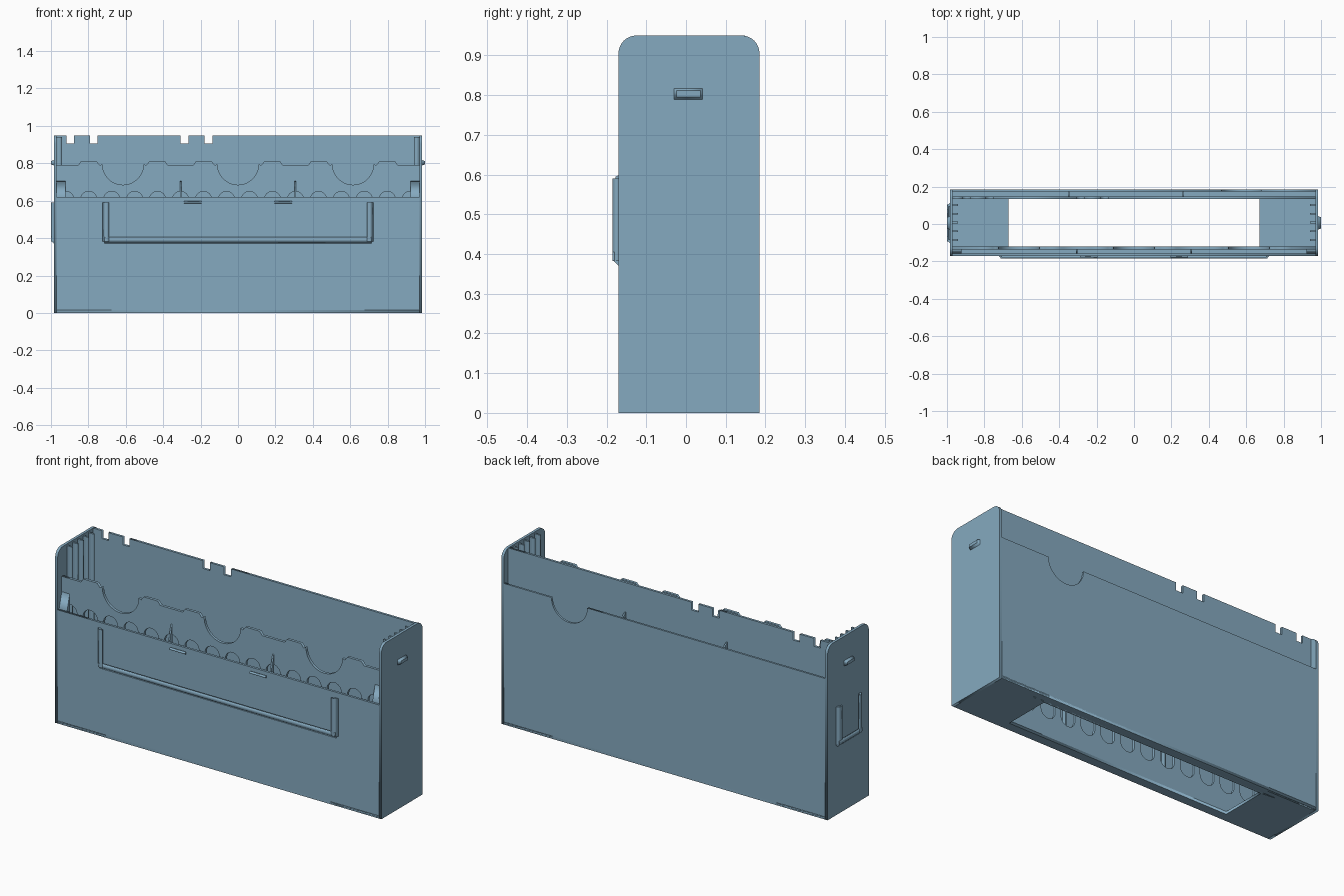
import bpy, bmesh, math
from mathutils import Vector

if "Cube" in bpy.data.objects:
    bpy.data.objects.remove(bpy.data.objects["Cube"])

blue = bpy.data.materials.new("dusty_blue")
blue.diffuse_color = (0.235, 0.40, 0.525, 1)
blue.use_nodes = True
blue.node_tree.nodes["Principled BSDF"].inputs["Base Color"].default_value = blue.diffuse_color

# (u, v, w) -> world; w is the extrusion direction
AXES = {
    'x': lambda u, v, w: Vector((w, u, v)),
    'y': lambda u, v, w: Vector((u, w, v)),
    'z': lambda u, v, w: Vector((u, v, w)),
}


def plate(name, axis, a, b, outline, holes=()):
    """Extrude a 2D outline (with optional holes) from a to b along an axis."""
    cu = bpy.data.curves.new(name, 'CURVE')
    cu.dimensions = '2D'
    cu.fill_mode = 'BOTH'
    cu.extrude = (b - a) / 2
    for loop in [outline, *holes]:
        sp = cu.splines.new('POLY')
        sp.points.add(len(loop) - 1)
        for p, (u, v) in zip(sp.points, loop):
            p.co = (u, v, 0, 1)
        sp.use_cyclic_u = True
    tmp = bpy.data.objects.new(name + "_tmp", cu)
    bpy.context.collection.objects.link(tmp)
    dg = bpy.context.evaluated_depsgraph_get()
    me = bpy.data.meshes.new_from_object(tmp.evaluated_get(dg))
    bpy.data.objects.remove(tmp)
    bpy.data.curves.remove(cu)
    for v in me.vertices:
        v.co = AXES[axis](v.co.x, v.co.y, v.co.z + (a + b) / 2)
    bm = bmesh.new()
    bm.from_mesh(me)
    bmesh.ops.remove_doubles(bm, verts=bm.verts, dist=1e-5)
    bmesh.ops.recalc_face_normals(bm, faces=bm.faces)
    bm.to_mesh(me)
    bm.free()
    me.name = name
    me.materials.clear()
    me.materials.append(blue)
    ob = bpy.data.objects.new(name, me)
    bpy.context.collection.objects.link(ob)
    return ob


def rect(u0, u1, v0, v1):
    return [(u0, v0), (u1, v0), (u1, v1), (u0, v1)]


def arc(cu, cv, r, a0, a1, n=16):
    return [(cu + r * math.cos(math.radians(a0 + (a1 - a0) * i / n)),
             cv + r * math.sin(math.radians(a0 + (a1 - a0) * i / n))) for i in range(n + 1)]


W, F, B = 0.985, -0.17, 0.185      # half width, front face, back face
IN = 0.97                          # inner face of the end walls

# Floor with its long opening
plate("floor", 'z', 0, 0.015, rect(-IN, IN, F, B), [rect(-0.67, 0.67, -0.12, 0.135)])

# End walls with rounded top corners, and their inner guide ribs
r = 0.045
end = [(F, 0), (B, 0)] + arc(B - r, 0.95 - r, r, 0, 90, 8) + arc(F + r, 0.95 - r, r, 90, 180, 8)
for s, side in ((-1, "left"), (1, "right")):
    plate(side + "_end_wall", 'x', *sorted((s * IN, s * W)), end)
    for i in range(5):
        y = -0.085 + i * 0.0465
        x0, x1 = sorted((s * 0.94, s * IN))
        plate(f"{side}_guide_rib_{i + 1}", 'z', 0.015, 0.94, rect(x0, x1, y - 0.005, y + 0.005))

# Outer front wall
plate("front_wall", 'y', F, -0.157, rect(-IN, IN, 0, 0.62))

# Inner front wall: tabs and finger scoops on top, round-ended slots below
top = [(-IN, 0.79)]
for c in (-0.615, 0, 0.615):
    for tabs in (-1, 1):
        t0, t1 = (c - 0.24, c - 0.125) if tabs < 0 else (c + 0.125, c + 0.24)
        if tabs > 0:
            top += arc(c, 0.795, 0.11, 180, 360, 24)
        top += [(t0, 0.79), (t0 + 0.015, 0.81), (t1 - 0.015, 0.81), (t1, 0.79)]
top += [(IN, 0.79)]
slots = []
for k in range(-8, 8):
    c = (k + 0.5) * 0.1228
    slots.append(arc(c, 0.607, 0.043, 0, 180) + arc(c, 0.16, 0.043, 180, 360))
plate("inner_front_wall", 'y', -0.135, -0.12, [(IN, 0), (-IN, 0)] + top, slots)

# Front pocket dividers and corner gussets share one tapered profile
gusset = [(-0.158, 0.01), (-0.134, 0.01), (-0.134, 0.71), (-0.158, 0.62)]
for s, side in ((-1, "left"), (1, "right")):
    plate(side + "_front_divider", 'x', s * 0.307 - 0.004, s * 0.307 + 0.004, gusset)
    plate(side + "_front_gusset", 'x', *sorted((s * 0.922, s * IN)), gusset)

# Tall inner back wall with square notches along the top
top = [(-IN, 0.95)]
for n0, n1 in ((-0.917, -0.878), (-0.79, -0.75), (-0.307, -0.265), (-0.178, -0.136)):
    top += [(n0, 0.95), (n0, 0.907), (n1, 0.907), (n1, 0.95)]
plate("inner_back_wall", 'y', 0.135, 0.148, [(IN, 0), (-IN, 0)] + top + [(IN, 0.95)])

# Outer back wall with one finger scoop, and back pocket dividers
plate("back_wall", 'y', 0.174, B,
      [(IN, 0), (-IN, 0), (-IN, 0.77)] + arc(0.575, 0.77, 0.108, 180, 360, 24) + [(IN, 0.77)])
for i, x in enumerate((-0.35, 0.263)):
    plate(f"back_divider_{i + 1}", 'x', x - 0.004, x + 0.004,
          [(0.147, 0.01), (0.175, 0.01), (0.175, 0.77), (0.147, 0.79)])

# Label holders: hooked rails around three sides of a card.
# Each rail profile is (distance in from outer edge, height above the wall).
RAIL = [(0, 0), (0.015, 0.015), (0.035, 0.015), (0.035, 0.008), (0.02, 0.008), (0.02, 0)]
zb, zt = 0.37, 0.59
half = 0.725
for s, side in ((-1, "left"), (1, "right")):
    plate(f"front_label_{side}_rail", 'z', zb + 0.012, zt,
          [(s * (half - d), F - h) for d, h in RAIL])
plate("front_label_bottom_rail", 'x', -half + 0.01, half - 0.01,
      [(F - h, zb + d) for d, h in RAIL])
c, half = 0.005, 0.108
for s, side in ((-1, "front"), (1, "back")):
    plate(f"end_label_{side}_rail", 'z', zb + 0.012, zt,
          [(-W - h, c + s * (half - d)) for d, h in RAIL])
plate("end_label_bottom_rail", 'y', c - half + 0.01, c + half - 0.01,
      [(-W - h, zb + d) for d, h in RAIL])

# Small retaining clips above the front label
for s, side in ((-1, "left"), (1, "right")):
    plate(side + "_label_clip", 'x', *sorted((s * 0.195, s * 0.29)),
          [(F, 0.584), (F - 0.008, 0.588), (F - 0.008, 0.594), (F, 0.598)])

# Tapered latch bumps on both ends
for s, side in ((-1, "left"), (1, "right")):
    ob = plate(side + "_latch_bump", 'x', *sorted((s * W, s * 1.0)), rect(-0.03, 0.042, 0.789, 0.817))
    for v in ob.data.vertices:
        if abs(v.co.x) > 0.99:
            v.co.y += 0.006 if v.co.y < 0 else -0.006
            v.co.z += 0.006 if v.co.z < 0.8 else -0.006
